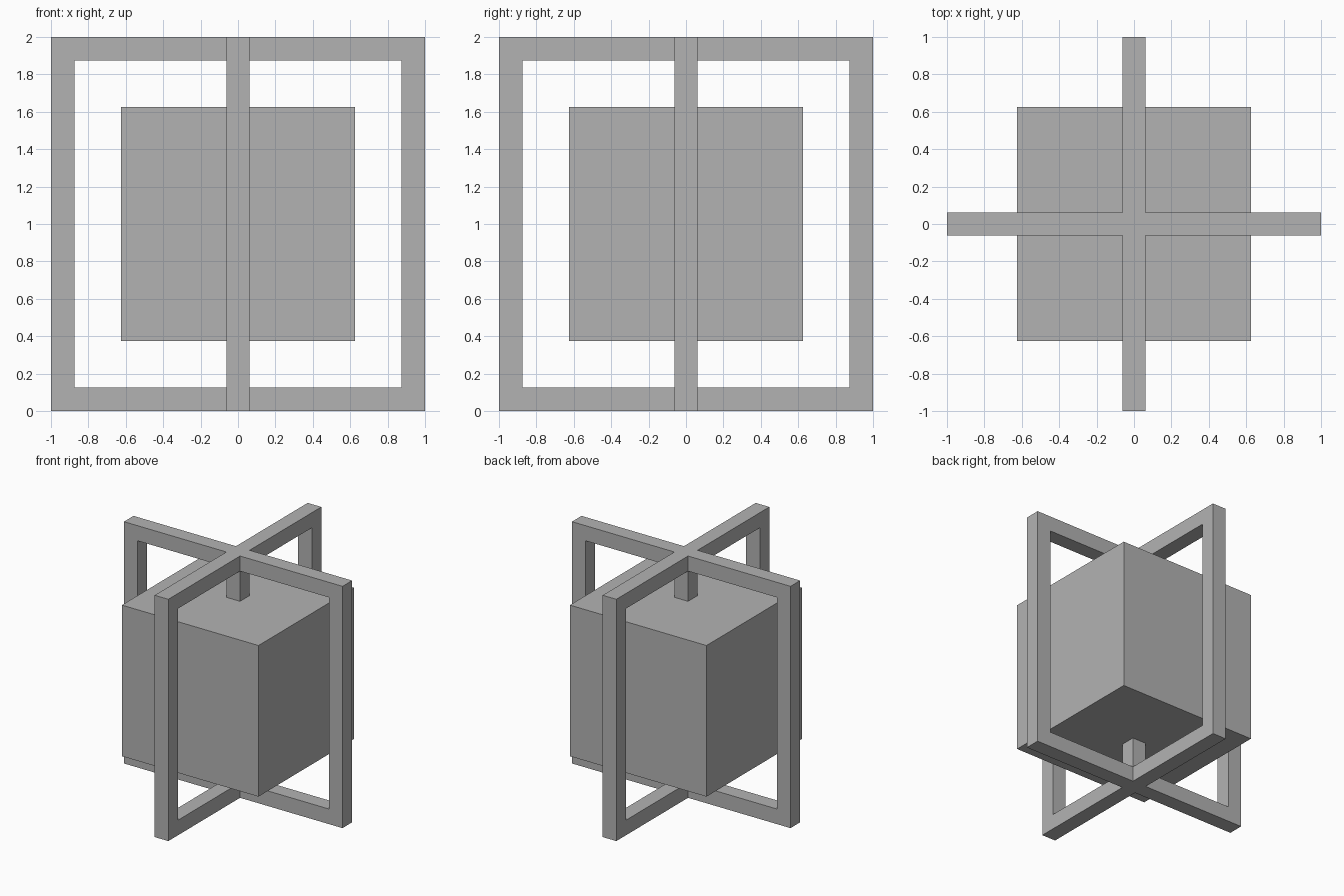
import bpy
import bmesh
import math
from mathutils import Vector

cube = bpy.data.objects.get("Cube")
if cube:
    bpy.data.objects.remove(cube, do_unlink=True)

HALF = 1.0        # half the outer size of the frame
BAR = 0.125       # bar thickness
CORE = 0.625      # half the size of the inner block
UP = Vector((0, 0, 1))

grey = bpy.data.materials.new("mid_grey")
grey.use_nodes = True
grey.diffuse_color = (0.45, 0.45, 0.45, 1)
grey.node_tree.nodes["Principled BSDF"].inputs["Base Color"].default_value = grey.diffuse_color


def make_object(name, bm):
    """Turn a bmesh into an object centred at mid height."""
    bmesh.ops.recalc_face_normals(bm, faces=bm.faces)
    mesh = bpy.data.meshes.new(name)
    bm.to_mesh(mesh)
    bm.free()
    mesh.materials.append(grey)
    obj = bpy.data.objects.new(name, mesh)
    obj.location.z = HALF
    bpy.context.collection.objects.link(obj)
    return obj


def facing(faces, direction):
    return max(faces, key=lambda f: f.normal.dot(direction))


def extrude(bm, face, offset):
    """Push a face out by an offset; return its cap and the new side faces."""
    result = bmesh.ops.extrude_discrete_faces(bm, faces=[face])
    cap = result["faces"][0]
    bmesh.ops.translate(bm, verts=cap.verts, vec=offset)
    bm.normal_update()
    sides = {f for e in cap.edges for f in e.link_faces if f != cap}
    return cap, sides


# Inner block
bm = bmesh.new()
bmesh.ops.create_cube(bm, size=2 * CORE)
make_object("inner_block", bm)

# Lower half of the crossed frames, grown outward from a central hub
bm = bmesh.new()
bmesh.ops.create_cube(bm, size=BAR)
bmesh.ops.translate(bm, verts=bm.verts, vec=UP * (BAR / 2 - HALF))
bm.normal_update()
open_ends = []

# Short post that holds the block
post, _ = extrude(bm, facing(bm.faces, UP), UP * (HALF - BAR - CORE))
open_ends.append(post)

# Four arms, each turning up into an upright
for i in range(4):
    out = Vector((round(math.cos(i * math.pi / 2)), round(math.sin(i * math.pi / 2)), 0))
    hub_side = next(f for f in bm.faces if f.normal.dot(out) > 0.9
                    and f.calc_center_median().z < BAR - HALF
                    and f.calc_center_median().dot(out) < BAR)
    arm, _ = extrude(bm, hub_side, out * (HALF - BAR * 1.5))
    corner, sides = extrude(bm, arm, out * BAR)
    upright, _ = extrude(bm, facing(sides, UP), UP * (HALF - BAR))
    open_ends.append(upright)

bmesh.ops.delete(bm, geom=open_ends, context='FACES_ONLY')
frame = make_object("crossed_frames", bm)

# Upper half
mirror = frame.modifiers.new("upper_half", 'MIRROR')
mirror.use_axis = (False, False, True)
mirror.merge_threshold = 0.001
